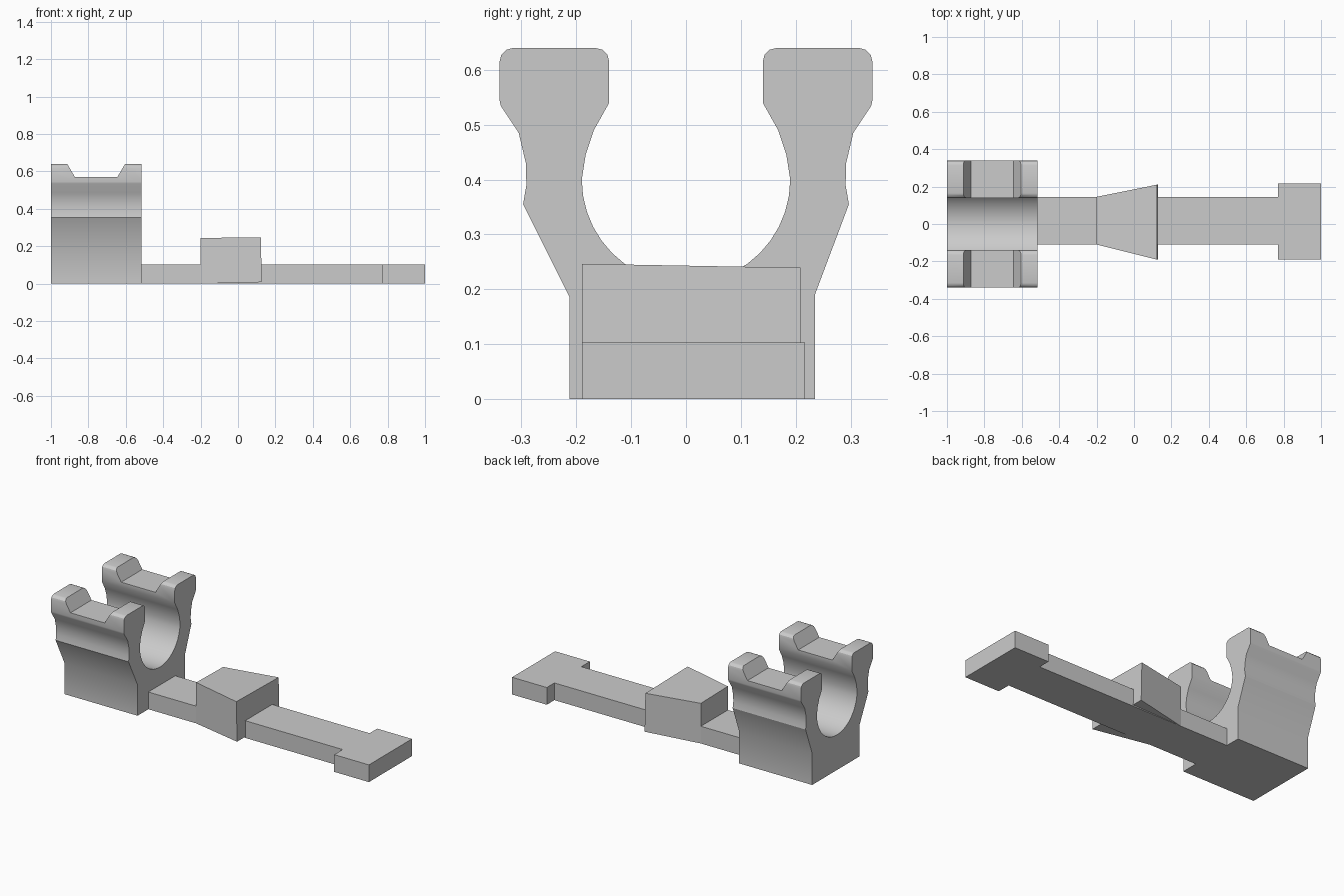
import bpy
import bmesh
import math
from mathutils import Vector

cube = bpy.data.objects.get("Cube")
if cube:
    bpy.data.objects.remove(cube, do_unlink=True)

grey = bpy.data.materials.new("plain_grey")
grey.use_nodes = True
colour = (0.6, 0.6, 0.6, 1)
grey.diffuse_color = colour
grey.node_tree.nodes["Principled BSDF"].inputs["Base Color"].default_value = colour


def prism(name, outline, depth):
    """Extrude a closed outline of 3D points along the depth vector."""
    bm = bmesh.new()
    face = bm.faces.new([bm.verts.new(p) for p in outline])
    result = bmesh.ops.extrude_face_region(bm, geom=[face])
    top = [v for v in result["geom"] if isinstance(v, bmesh.types.BMVert)]
    bmesh.ops.translate(bm, verts=top, vec=Vector(depth))
    bmesh.ops.recalc_face_normals(bm, faces=bm.faces)
    mesh = bpy.data.meshes.new(name)
    bm.to_mesh(mesh)
    bm.free()
    obj = bpy.data.objects.new(name, mesh)
    bpy.context.collection.objects.link(obj)
    mesh.materials.append(grey)
    return obj


# Clamp: one arm's section from its outer foot over the top to the bore
outer = [(0.297, 0.355), (0.291, 0.39), (0.292, 0.43), (0.305, 0.485), (0.338, 0.535)]
top_left, top_right, top, corner = 0.14, 0.34, 0.64, 0.025
arc = [math.radians(a) for a in (0, 30, 60, 90)]
head = [(top_right - corner + corner * math.cos(a),
         top - corner + corner * math.sin(a)) for a in arc]
head += [(top_left + corner - corner * math.sin(a),
          top - corner + corner * math.cos(a)) for a in arc]
inner = [(0.14, 0.54), (0.168, 0.49), (0.183, 0.445)]
bore = [(0.19 * math.cos(a), 0.4 - 0.19 * math.sin(a))
        for a in (math.pi * i / 20 for i in range(11))]
arm = outer + [(0.34, 0.545)] + head + inner + bore
section = [(0.235, 0), (0.235, 0.19)] + arm
section += [(-y, z) for y, z in reversed(arm[:-1])]
section += [(-0.212, 0.185), (-0.212, 0)]
clamp = prism("clamp", [(-1, y, z) for y, z in section], (0.483, 0, 0))

# Sloped notch across the tops of both arms
notch = [(-0.93, 0.67), (-0.91, 0.635), (-0.872, 0.57), (-0.645, 0.57),
         (-0.607, 0.635), (-0.587, 0.67)]
cutter = prism("notch_cutter", [(x, -0.5, z) for x, z in notch], (0, 1, 0))
cutter.hide_render = True
cut = clamp.modifiers.new("notch", "BOOLEAN")
cut.object = cutter
cut.solver = "EXACT"
bpy.context.view_layer.objects.active = clamp
clamp.select_set(True)
bpy.ops.object.modifier_apply(modifier=cut.name)
bpy.data.objects.remove(cutter, do_unlink=True)
bpy.ops.object.shade_smooth_by_angle(angle=math.radians(30))

# Flat bar ending in a wider foot plate
plan = [(-0.517, -0.11), (0.77, -0.11), (0.77, -0.19), (1, -0.19),
        (1, 0.217), (0.77, 0.217), (0.77, 0.145), (-0.517, 0.145)]
prism("bar_with_foot", [(x, y, 0) for x, y in plan], (0, 0, 0.103))

# Flared block on the bar, with a slightly tilted top and raised far end
wedge = [(-0.2, -0.11, 0), (0.127, -0.19, 0.008), (0.127, 0.21, 0.008), (-0.2, 0.145, 0)]
block = prism("flared_block", wedge, (0, 0, 0.245))
for v in block.data.vertices:
    if v.co.z > 0.1:
        v.co.z = 0.243 - 0.018 * v.co.y
        if v.co.x > 0:
            v.co.x -= 0.005
